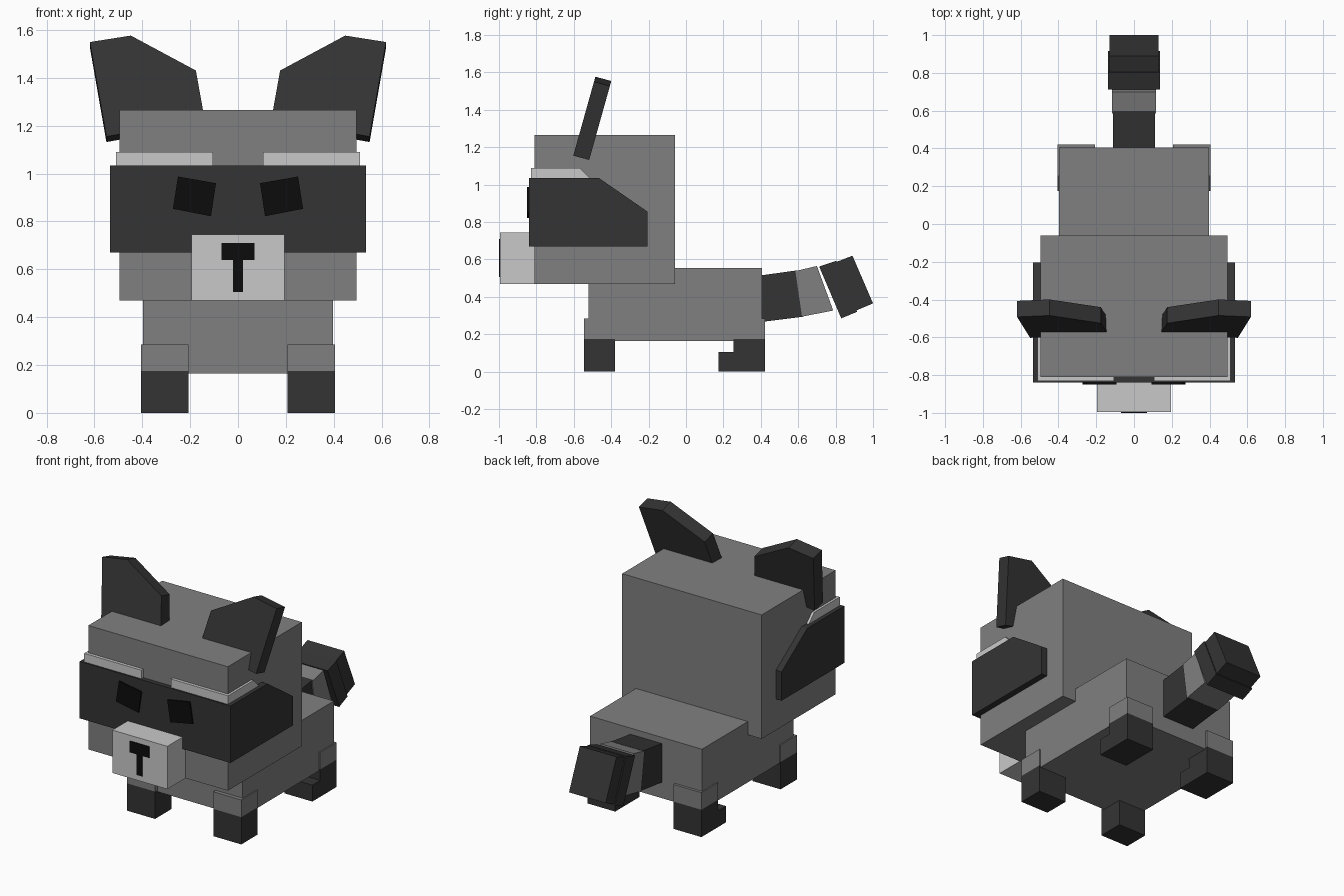
import bpy
import bmesh
from mathutils import Vector

cube = bpy.data.objects.get("Cube")
if cube:
    bpy.data.objects.remove(cube, do_unlink=True)


def material(name, value):
    mat = bpy.data.materials.new(name)
    mat.use_nodes = True
    color = (value, value, value, 1)
    mat.diffuse_color = color
    mat.node_tree.nodes["Principled BSDF"].inputs["Base Color"].default_value = color
    return mat


GREY = material("mid grey fur", 0.216)
DARK = material("charcoal fur", 0.034)
LIGHT = material("pale grey fur", 0.584)
BLACK = material("black", 0.0037)


def extrude(name, points, offset, mat):
    """Flat polygon of 3D points pushed along an offset into a solid."""
    bm = bmesh.new()
    face = bm.faces.new([bm.verts.new(p) for p in points])
    result = bmesh.ops.extrude_face_region(bm, geom=[face], use_keep_orig=True)
    new_verts = [g for g in result["geom"] if isinstance(g, bmesh.types.BMVert)]
    bmesh.ops.translate(bm, verts=new_verts, vec=Vector(offset))
    bmesh.ops.recalc_face_normals(bm, faces=bm.faces)
    mesh = bpy.data.meshes.new(name)
    bm.to_mesh(mesh)
    bm.free()
    mesh.materials.append(mat)
    obj = bpy.data.objects.new(name, mesh)
    bpy.context.collection.objects.link(obj)
    return obj


def side_profile(name, yz, x0, x1, mat):
    return extrude(name, [(x0, y, z) for y, z in yz], (x1 - x0, 0, 0), mat)


def front_profile(name, xz, y0, y1, mat):
    return extrude(name, [(x, y0, z) for x, z in xz], (0, y1 - y0, 0), mat)


def box(name, x, y, z, mat):
    rect = [(y[0], z[0]), (y[1], z[0]), (y[1], z[1]), (y[0], z[1])]
    return side_profile(name, rect, x[0], x[1], mat)


# Body, head and muzzle
box("body", (-0.397, 0.397), (-0.52, 0.405), (0.165, 0.555), GREY)
box("head", (-0.495, 0.495), (-0.81, -0.06), (0.47, 1.265), GREY)
box("muzzle", (-0.195, 0.195), (-0.995, -0.8), (0.47, 0.745), LIGHT)

# Face mask wrapping the head
side_profile("face_mask", [(-0.84, 0.67), (-0.205, 0.67), (-0.205, 0.855),
                           (-0.465, 1.035), (-0.84, 1.035)], -0.535, 0.535, DARK)

# T-shaped nose plate
front_profile("nose", [(-0.07, 0.71), (0.07, 0.71), (0.07, 0.638), (0.02, 0.638),
                       (0.02, 0.506), (-0.02, 0.506), (-0.02, 0.638), (-0.07, 0.638)],
              -1.0, -0.994, BLACK)

for label, s in (("left", 1), ("right", -1)):
    # Eye and brow
    eye = [(0.092, 0.96), (0.251, 0.988), (0.272, 0.853), (0.113, 0.822)]
    front_profile(label + "_eye", [(s * x, z) for x, z in eye], -0.849, -0.839, BLACK)
    side_profile(label + "_brow", [(-0.83, 1.03), (-0.83, 1.09), (-0.57, 1.09),
                                   (-0.51, 1.03)], s * 0.105, s * 0.51, LIGHT)

    # Ear leaning back
    ear = [(0.14, 1.23), (0.176, 1.431), (0.448, 1.577), (0.619, 1.55), (0.55, 1.155)]
    extrude(label + "_ear", [(s * x, -0.604 + (z - 1.15) * 0.28, z) for x, z in ear],
            (0, 0.085, -0.023), DARK)

    # Legs with dark socks; the hind foot reaches forward
    x = (s * 0.207, s * 0.405)
    for part, y in (("front", (-0.545, -0.38)), ("hind", (0.255, 0.422))):
        box(f"{label}_{part}_leg", x, y, (0.175, 0.285), GREY)
        if part == "front":
            box(label + "_front_sock", x, y, (0, 0.175), DARK)
    side_profile(label + "_hind_sock", [(0.175, 0), (0.422, 0), (0.422, 0.175),
                                        (0.255, 0.175), (0.255, 0.105), (0.175, 0.105)],
                 x[0], x[1], DARK)

# Banded tail curving upward
tail = (
    ("tail_base", [(0.38, 0.512), (0.597, 0.542), (0.628, 0.294), (0.38, 0.263)], 0.112, DARK),
    ("tail_band", [(0.585, 0.538), (0.70, 0.565), (0.787, 0.327), (0.62, 0.294)], 0.117, GREY),
    ("tail_tip", [(0.712, 0.562), (0.803, 0.592), (0.915, 0.32), (0.83, 0.285)], 0.137, DARK),
    ("tail_cap", [(0.80, 0.585), (0.89, 0.62), (1.0, 0.365), (0.905, 0.325)], 0.13, DARK),
)
for name, profile, half, mat in tail:
    side_profile(name, profile, -half, half, mat)
